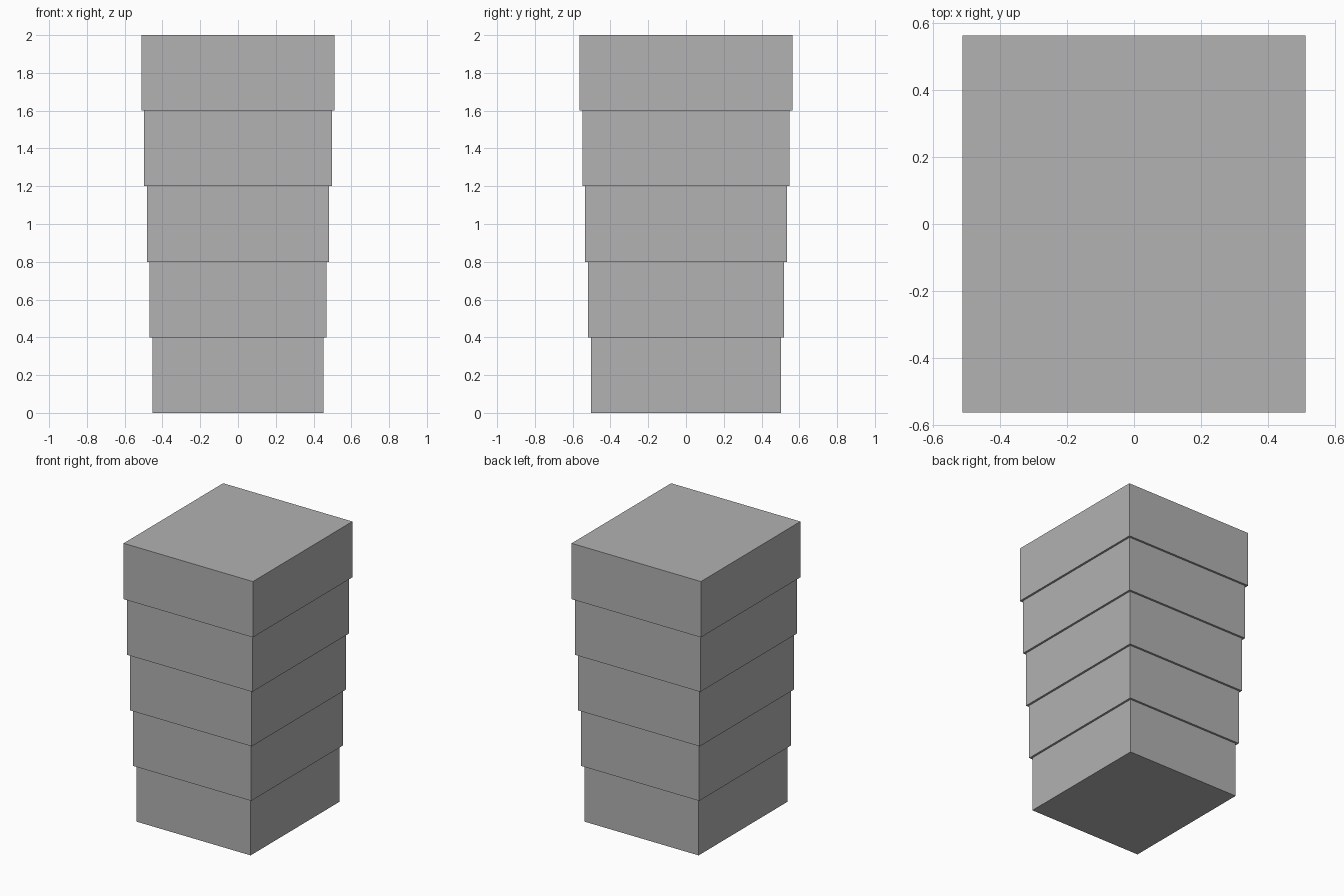
import bpy

if "Cube" in bpy.data.objects:
    bpy.data.objects.remove(bpy.data.objects["Cube"])

grey = bpy.data.materials.new("light_grey")
grey.diffuse_color = (0.445, 0.445, 0.445, 1.0)
grey.use_nodes = True
grey.node_tree.nodes["Principled BSDF"].inputs["Base Color"].default_value = grey.diffuse_color

TIERS = 5
TIER_HEIGHT = 2.0 / TIERS
BASE_X, BASE_Y = 0.453, 0.504   # half sizes of the lowest tier
STEP = 0.0148                   # overhang of each tier over the one below

# Stack of plain boxes, each slightly wider than the one below
for i in range(TIERS):
    half_x, half_y = BASE_X + i * STEP, BASE_Y + i * STEP
    bpy.ops.mesh.primitive_cube_add(size=1, location=(0, 0, (i + 0.5) * TIER_HEIGHT))
    tier = bpy.context.object
    tier.name = f"tier_{i + 1}"
    tier.scale = (2 * half_x, 2 * half_y, TIER_HEIGHT)
    bpy.ops.object.transform_apply(location=False, rotation=False, scale=True)
    tier.data.materials.append(grey)
